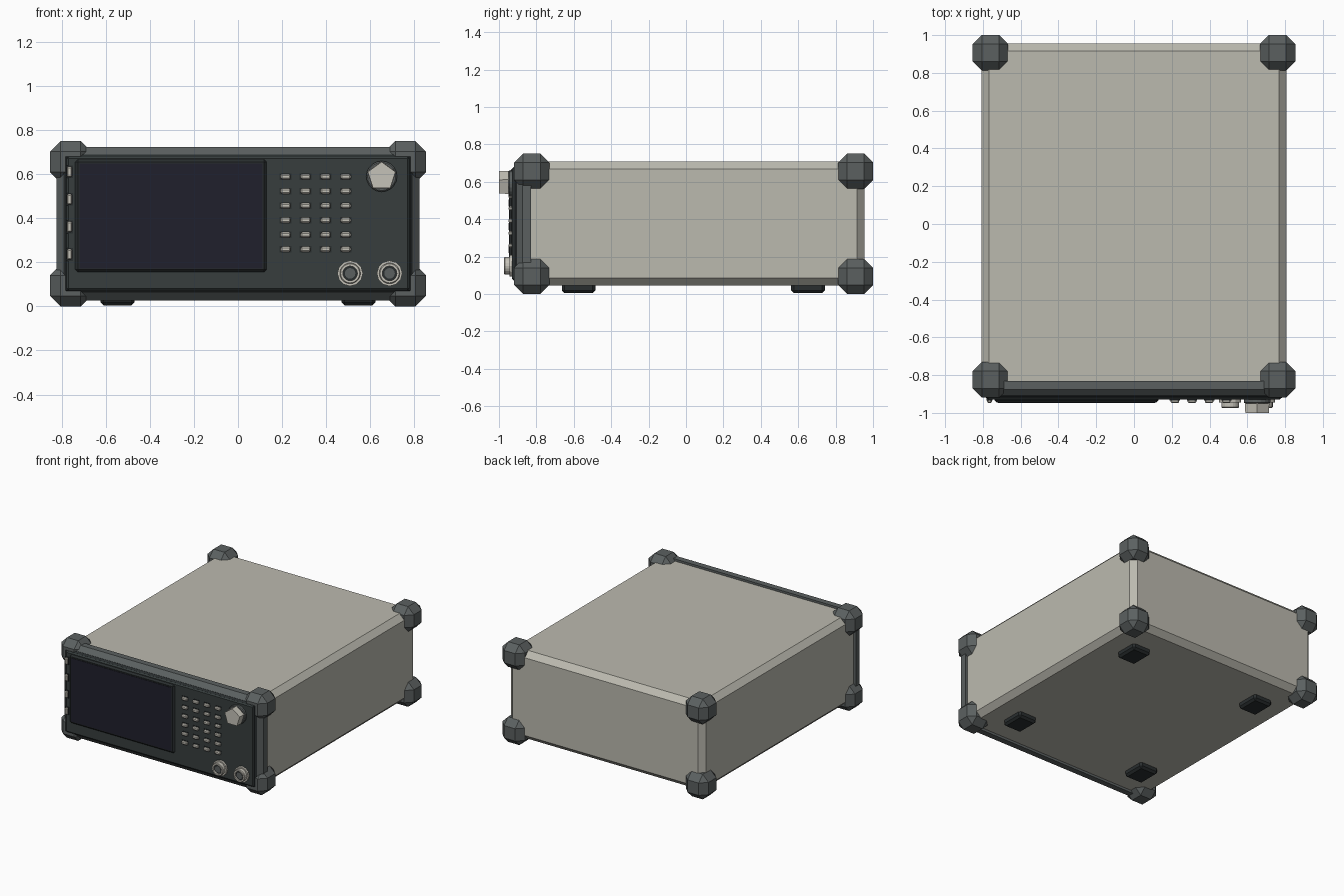
import bpy
import bmesh
import math

if "Cube" in bpy.data.objects:
    bpy.data.objects.remove(bpy.data.objects["Cube"])


def material(name, r, g, b):
    m = bpy.data.materials.new(name)
    m.diffuse_color = (r, g, b, 1)
    m.use_nodes = True
    m.node_tree.nodes["Principled BSDF"].inputs["Base Color"].default_value = m.diffuse_color
    return m


CASE = material("warm light grey", 0.50, 0.49, 0.43)
BUMPER = material("rubber grey", 0.105, 0.118, 0.118)
PANEL = material("dark slate", 0.038, 0.048, 0.048)
BLACK = material("near black", 0.022, 0.027, 0.028)
SCREEN = material("dark navy", 0.014, 0.014, 0.025)
LIGHT = material("control grey", 0.56, 0.54, 0.48)


def finish(bm, name, mat):
    bmesh.ops.recalc_face_normals(bm, faces=bm.faces)
    me = bpy.data.meshes.new(name)
    bm.to_mesh(me)
    bm.free()
    me.materials.append(mat)
    ob = bpy.data.objects.new(name, me)
    bpy.context.collection.objects.link(ob)
    return ob


def box(name, mat, x, y, z, bevel=0.0, edge_rule=None):
    """Box from (min, max) ranges, with one flat chamfer on chosen edges."""
    bm = bmesh.new()
    bmesh.ops.create_cube(bm, size=1)
    for v in bm.verts:
        v.co = [r[0] + (c + 0.5) * (r[1] - r[0]) for c, r in zip(v.co, (x, y, z))]
    if bevel:
        edges = [e for e in bm.edges
                 if edge_rule is None or edge_rule((e.verts[0].co + e.verts[1].co) / 2)]
        bmesh.ops.bevel(bm, geom=edges, offset=bevel, segments=1, profile=0.5,
                        affect='EDGES', clamp_overlap=True)
    return finish(bm, name, mat)


def turned(name, mat, x, z, profile, sides):
    """Solid turned about a front-to-back axis; profile is (radius, y)."""
    bm = bmesh.new()
    rings = []
    for r, y in profile:
        rings.append([bm.verts.new((x + r * math.sin(2 * math.pi * i / sides), y,
                                    z + r * math.cos(2 * math.pi * i / sides)))
                      for i in range(sides)])
    for a, b in zip(rings, rings[1:]):
        for i in range(sides):
            j = (i + 1) % sides
            bm.faces.new((a[i], a[j], b[j], b[i]))
    bm.faces.new(rings[0])
    bm.faces.new(rings[-1])
    return finish(bm, name, mat)


def around(c, size):
    return (c - size / 2, c + size / 2)


# Case with chamfered edges
box("case", CASE, (-0.808, 0.808), (-0.87, 0.955), (0.045, 0.707), 0.04)

# Front frame, chamfered towards the panel
box("front_frame", BUMPER, (-0.825, 0.825), (-0.91, -0.83), (0.027, 0.723), 0.035,
    lambda c: c.y < -0.84)

# Corner bumpers
for sx in (-1, 1):
    for y in (-0.825, 0.907):
        for z in (0.094, 0.656):
            box("corner_bumper", BUMPER, around(sx * 0.76, 0.188),
                around(y, 0.188), around(z, 0.188), 0.048)

# Feet
for sx in (-1, 1):
    for y in (-0.574, 0.652):
        box("foot", BLACK, around(sx * 0.547, 0.155), around(y, 0.18),
            (0.004, 0.06), 0.015, lambda c: c.z < 0.05)

# Control panel: outer lip and raised face
box("panel_lip", BLACK, (-0.793, 0.793), (-0.922, -0.88), (0.062, 0.69), 0.012)
box("control_panel", PANEL, (-0.778, 0.778), (-0.93, -0.89), (0.074, 0.679), 0.008)

# Display
box("screen_bezel", BLACK, (-0.739, 0.13), (-0.944, -0.91), (0.155, 0.668), 0.012,
    lambda c: c.y < -0.915)
box("screen", SCREEN, (-0.72, 0.112), (-0.947, -0.93), (0.173, 0.648))

# Keypad
for col in range(4):
    for row in range(6):
        x, z = 0.216 + col * 0.091, 0.259 + row * 0.066
        box("key_surround", BLACK, around(x, 0.054), (-0.934, -0.92), around(z, 0.03))
        box("key", LIGHT, around(x, 0.046), (-0.948, -0.92), around(z, 0.024), 0.006)

# Side keys beside the display
for row in range(4):
    z = 0.236 + row * 0.125
    box("side_key_surround", BLACK, around(-0.765, 0.032), (-0.934, -0.92), around(z, 0.058))
    box("side_key", LIGHT, around(-0.765, 0.024), (-0.948, -0.92), around(z, 0.048), 0.006)

# Rotary knob on a round skirt
turned("knob_skirt", BUMPER, 0.652, 0.59,
       [(0.07, -0.92), (0.07, -0.945), (0.064, -0.95)], 20)
turned("knob", LIGHT, 0.652, 0.59, [(0.068, -0.94), (0.066, -1.0)], 5)

# Coaxial connectors: flange, hollow barrel, core
for x in (0.509, 0.688):
    turned("connector_flange", LIGHT, x, 0.15, [(0.058, -0.92), (0.058, -0.945)], 12)
    turned("connector_barrel", LIGHT, x, 0.15,
           [(0.047, -0.94), (0.047, -0.969), (0.043, -0.973),
            (0.033, -0.973), (0.033, -0.95)], 20)
    turned("connector_socket", BLACK, x, 0.15, [(0.034, -0.945), (0.034, -0.96)], 20)
    turned("connector_core", BUMPER, x, 0.15, [(0.024, -0.95), (0.024, -0.965)], 16)
